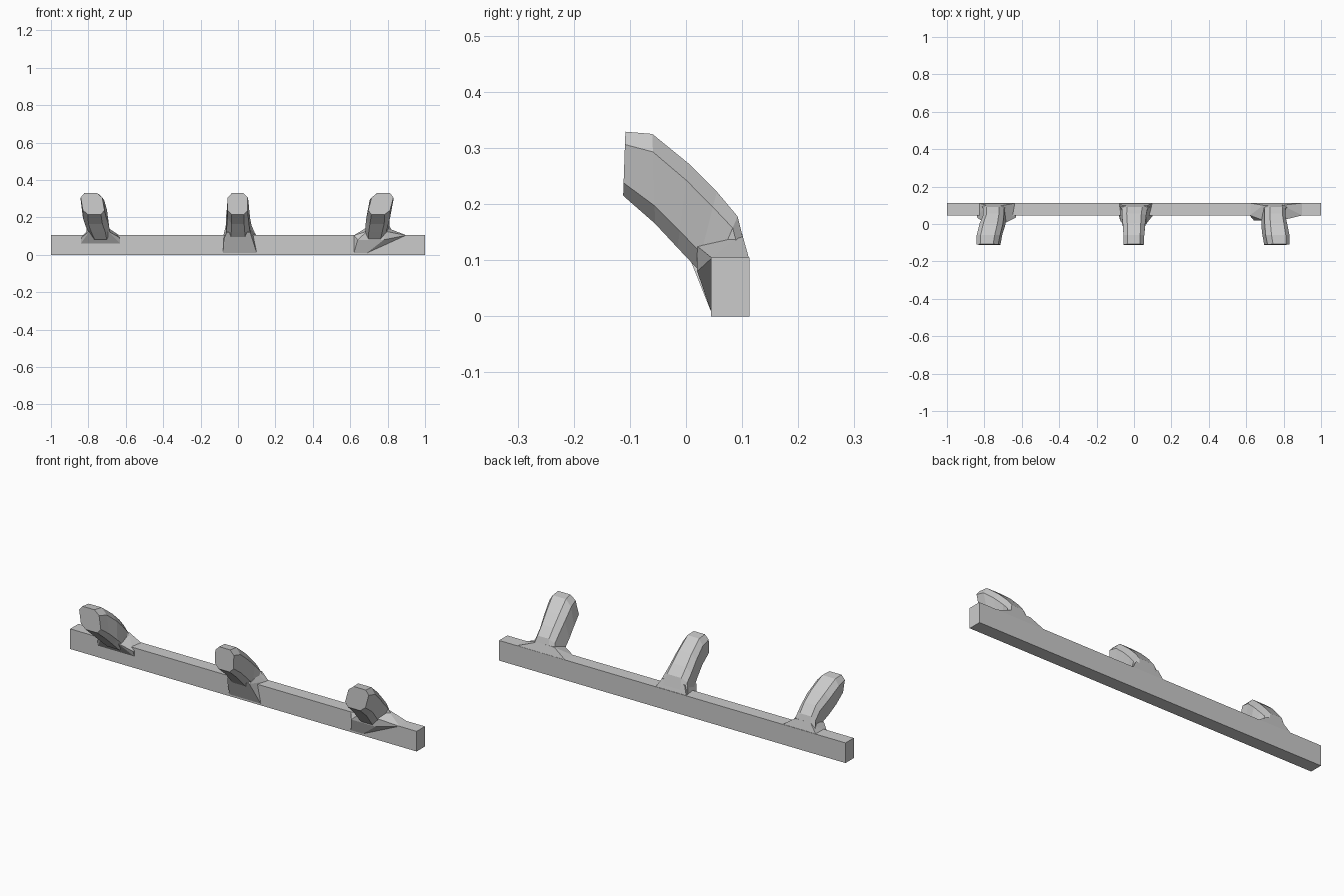
import bpy, bmesh
from mathutils import Vector


def finish(bm, name):
    bmesh.ops.recalc_face_normals(bm, faces=bm.faces)
    mesh = bpy.data.meshes.new(name)
    bm.to_mesh(mesh)
    bm.free()
    ob = bpy.data.objects.new(name, mesh)
    bpy.context.collection.objects.link(ob)
    return ob


def hull(name, points):
    bm = bmesh.new()
    for p in points:
        bm.verts.new(p)
    res = bmesh.ops.convex_hull(bm, input=bm.verts)
    loose = [v for v in bm.verts if not v.link_faces]
    bmesh.ops.delete(bm, geom=loose, context='VERTS')
    bmesh.ops.dissolve_limit(bm, angle_limit=0.02, verts=bm.verts, edges=bm.edges)
    return finish(bm, name)


# Side profile of a peg: (bottom y, z, top y, z) for each section, tip to root
SECTIONS = [(-0.112, 0.215, -0.108, 0.329), (-0.055, 0.165, -0.060, 0.325),
            (-0.015, 0.122, 0.005, 0.272), (0.020, 0.085, 0.055, 0.222),
            (0.048, 0.075, 0.092, 0.178), (0.060, 0.050, 0.110, 0.105)]
# Chamfered cross-section: (across 0..1, bottom to top 0..1)
OCTAGON = [(0.2, 0), (0.8, 0), (1, 0.2), (1, 0.8), (0.8, 1), (0.2, 1), (0, 0.8), (0, 0.2)]


def peg(name, widths, lean=0.0):
    bm = bmesh.new()
    rings = []
    for (yb, zb, yt, zt), (xl, xr) in zip(SECTIONS, widths):
        ring = []
        for u, t in OCTAGON:
            x = xl + (xr - xl) * u + lean * (t - 0.5)
            ring.append(bm.verts.new((x, yb + (yt - yb) * t, zb + (zt - zb) * t)))
        rings.append(ring)
    for a, b in zip(rings, rings[1:]):
        for i in range(8):
            j = (i + 1) % 8
            bm.faces.new((a[i], a[j], b[j], b[i]))
    bm.faces.new(rings[0])
    bm.faces.new(rings[-1])
    return finish(bm, name)


# Foot blending a peg into the rail: low, middle and top (x left, x right, y, z) edges
def foot(name, edges):
    hull(name, [Vector((x, y, z)) for xl, xr, y, z in edges for x in (xl, xr)])


# Back rail
hull("rail", [(x, y, z) for x in (-1, 1) for y in (0.045, 0.113) for z in (0, 0.105)])

# Pegs
peg("left_peg", [(-0.835, -0.72), (-0.835, -0.71), (-0.82, -0.695),
                 (-0.80, -0.69), (-0.80, -0.69), (-0.81, -0.66)], -0.02)
peg("middle_peg", [(-0.055, 0.052), (-0.056, 0.055), (-0.06, 0.06),
                   (-0.065, 0.065), (-0.065, 0.072), (-0.08, 0.10)])
peg("right_peg", [(0.705, 0.822), (0.695, 0.822), (0.69, 0.81),
                  (0.69, 0.80), (0.69, 0.80), (0.67, 0.83)], 0.03)

# Feet
foot("left_foot", [(-0.84, -0.63, 0.045, 0.06), (-0.84, -0.63, 0.035, 0.09),
                   (-0.83, -0.63, 0.112, 0.10), (-0.79, -0.70, 0.0, 0.13),
                   (-0.79, -0.70, 0.10, 0.148)])
foot("middle_foot", [(-0.08, 0.10, 0.044, 0.01), (-0.075, 0.075, 0.02, 0.085),
                     (-0.08, 0.10, 0.112, 0.10), (-0.06, 0.065, 0.0, 0.12),
                     (-0.06, 0.07, 0.098, 0.15)])
foot("right_foot", [(0.62, 0.69, 0.044, 0.01), (0.64, 0.78, 0.02, 0.08),
                    (0.62, 0.90, 0.046, 0.104), (0.62, 0.90, 0.112, 0.104),
                    (0.69, 0.79, 0.02, 0.125), (0.69, 0.79, 0.10, 0.147)])
